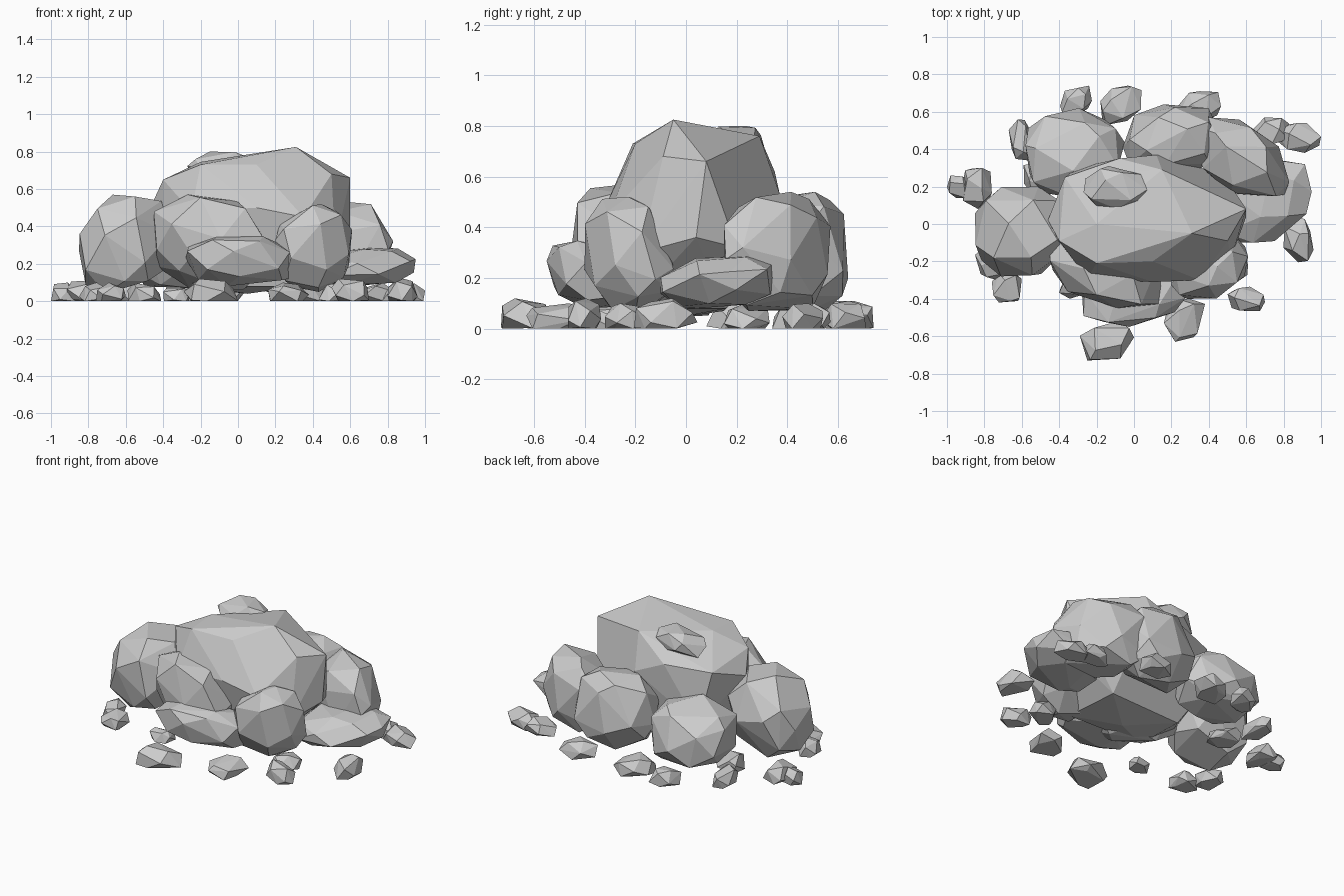
import bpy, bmesh, math, random
from mathutils import Vector


def hull_object(name, points):
    """Faceted rock: convex hull of points, near-flat facets merged."""
    bm = bmesh.new()
    for p in points:
        bm.verts.new(p)
    res = bmesh.ops.convex_hull(bm, input=bm.verts)
    junk = {g for g in res["geom_interior"] + res["geom_unused"]
            if isinstance(g, bmesh.types.BMVert)}
    bmesh.ops.delete(bm, geom=list(junk), context='VERTS')
    bmesh.ops.dissolve_limit(bm, angle_limit=math.radians(6),
                             verts=bm.verts, edges=bm.edges)
    bmesh.ops.recalc_face_normals(bm, faces=bm.faces)
    mesh = bpy.data.meshes.new(name)
    bm.to_mesh(mesh)
    bm.free()
    obj = bpy.data.objects.new(name, mesh)
    bpy.context.collection.objects.link(obj)
    return obj


def rock(name, seed, box, lean=(0, 0, 0), count=24):
    """Irregular rock fitted to box (x0,x1,y0,y1,z0,z1), flattened at the ground.
    lean stretches it along the xy, xz and yz diagonals."""
    rng = random.Random(seed)
    xy, xz, yz = lean
    turn = rng.uniform(0, 6.28)
    pts = []
    for i in range(count):
        z = 1 - 2 * (i + 0.5) / count
        r = math.sqrt(1 - z * z)
        a = i * 2.39996 + turn
        v = Vector((r * math.cos(a), r * math.sin(a), z))
        v += Vector([rng.uniform(-0.2, 0.2) for _ in range(3)])
        v.normalize()
        # slightly boxy ellipsoid
        v = Vector([math.copysign(abs(c) ** 0.83, c) for c in v])
        pts.append(Vector((v.x + xy * v.y + xz * v.z,
                           v.y + xy * v.x + yz * v.z,
                           v.z + xz * v.x + yz * v.y)))
    for k in range(3):
        lo, hi = min(p[k] for p in pts), max(p[k] for p in pts)
        for p in pts:
            p[k] = box[2 * k] + (p[k] - lo) / (hi - lo) * (box[2 * k + 1] - box[2 * k])
    for p in pts:
        p.z = max(p.z, 0)
    return hull_object(name, pts)


# Main boulder
hull_object("main_boulder", [
    (0.31, -0.05, 0.825), (0.60, 0.08, 0.66), (0.15, 0.29, 0.76), (0.12, 0.37, 0.53),
    (-0.08, 0.35, 0.62), (-0.20, 0.00, 0.745), (-0.20, -0.21, 0.73), (0.10, -0.20, 0.73),
    (-0.37, 0.25, 0.60), (-0.46, 0.02, 0.52), (-0.40, -0.09, 0.65), (0.50, -0.09, 0.68),
    (0.10, -0.31, 0.50), (0.35, -0.30, 0.45), (-0.25, -0.29, 0.48), (0.60, 0.04, 0.36),
    (0.52, -0.18, 0.30), (0.52, 0.20, 0.32), (0.30, 0.34, 0.30), (-0.30, 0.30, 0.25),
    (-0.40, -0.10, 0.20), (0.33, -0.22, 0.08), (0.30, 0.16, 0.08), (0.05, -0.05, 0.04),
    (-0.22, 0.15, 0.07), (-0.22, -0.20, 0.08)])

# Large rocks leaning around it: seed, box, lean
big = {
    "cap_stone": (11, (-0.27, 0.07, 0.08, 0.31, 0.65, 0.80), (-0.05, 0.1, 0)),
    "left_rock": (12, (-0.85, -0.36, -0.28, 0.20, 0.04, 0.57), (0, 0.07, 0)),
    "front_left_rock": (33, (-0.45, 0.15, -0.45, 0.00, 0.06, 0.57), (-0.2, -0.08, -0.12)),
    "front_rock": (34, (-0.28, 0.28, -0.55, -0.18, 0.08, 0.36), (0.1, -0.05, -0.1)),
    "front_right_rock": (15, (0.20, 0.61, -0.40, -0.05, 0.05, 0.52), (0.1, 0.05, -0.08)),
    "right_slab": (36, (0.40, 0.95, -0.10, 0.36, 0.08, 0.29), (0.1, 0.05, 0.1)),
    "back_right_rock": (17, (0.30, 0.83, 0.15, 0.57, 0.07, 0.54), (-0.22, 0, 0)),
    "back_rock": (18, (-0.06, 0.47, 0.25, 0.64, 0.05, 0.54), (0.05, 0, 0)),
    "back_left_rock": (19, (-0.58, -0.05, 0.14, 0.62, 0.07, 0.46), (0, 0, -0.08)),
}
for name, (seed, box, lean) in big.items():
    rock(name, seed, box, lean, 18 if name == "cap_stone" else 25)

# Pebbles half sunk in the ground: centre x, y, half width, half depth, height
pebbles = [
    (-0.93, 0.20, 0.07, 0.06, 0.10), (-0.84, 0.19, 0.08, 0.11, 0.11),
    (-0.61, 0.45, 0.06, 0.11, 0.10), (-0.31, 0.655, 0.085, 0.085, 0.10),
    (-0.07, 0.635, 0.11, 0.105, 0.11), (0.35, 0.62, 0.115, 0.09, 0.11),
    (0.73, 0.49, 0.10, 0.08, 0.10), (0.88, 0.46, 0.12, 0.08, 0.10),
    (0.88, -0.08, 0.08, 0.125, 0.12), (0.60, -0.40, 0.10, 0.065, 0.12),
    (0.27, -0.515, 0.11, 0.115, 0.10), (-0.145, -0.625, 0.145, 0.105, 0.12),
    (-0.68, -0.34, 0.08, 0.08, 0.10), (-0.78, -0.21, 0.07, 0.09, 0.10),
    (-0.50, 0.24, 0.09, 0.09, 0.10), (-0.33, -0.34, 0.07, 0.06, 0.07),
    (0.52, -0.24, 0.09, 0.08, 0.10),
]
for i, (x, y, w, d, h) in enumerate(pebbles):
    rng = random.Random(100 + i)
    lean = (rng.uniform(-0.15, 0.15), rng.uniform(-0.1, 0.1), 0)
    rock(f"pebble_{i + 1}", 200 + i, (x - w, x + w, y - d, y + d, -0.04, h), lean, 14)
